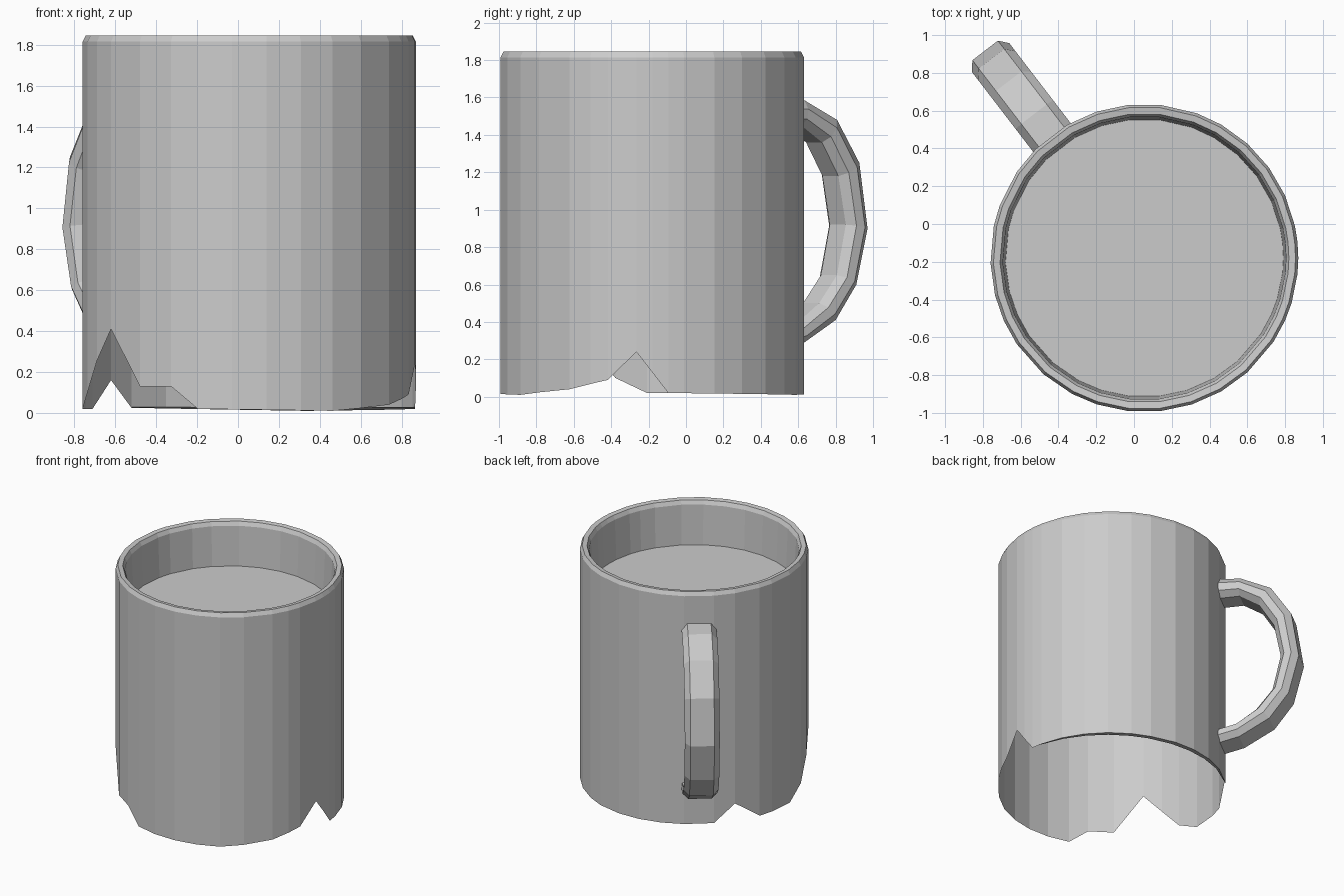
import bpy, bmesh, math

if "Cube" in bpy.data.objects:
    bpy.data.objects.remove(bpy.data.objects["Cube"])

CX, CY, R = 0.055, -0.18, 0.815

grey = bpy.data.materials.new("plain grey")
grey.diffuse_color = (0.6, 0.6, 0.6, 1)
grey.use_nodes = True
grey.node_tree.nodes["Principled BSDF"].inputs["Base Color"].default_value = grey.diffuse_color


def make_object(name, bm):
    mesh = bpy.data.meshes.new(name)
    bm.to_mesh(mesh)
    bm.free()
    mesh.materials.append(grey)
    ob = bpy.data.objects.new(name, mesh)
    bpy.context.collection.objects.link(ob)
    return ob


def polar(r, deg, z, side=0.0):
    a = math.radians(deg)
    return (CX + r * math.cos(a) - side * math.sin(a),
            CY + r * math.sin(a) + side * math.cos(a), z)


# Chipped lower edge: angle -> height
chips = [(6, .02), (70, .01), (135, .025), (146, .16), (160, .02), (182, .02),
         (194, .10), (214, .41), (229, .13), (242, .13), (252, .02),
         (300, .01), (327, .04), (343, .09), (354, .24)]


def edge_height(deg):
    pts = [(chips[-1][0] - 360, chips[-1][1])] + chips + [(366, .02)]
    for (a0, z0), (a1, z1) in zip(pts, pts[1:]):
        if a0 <= deg <= a1:
            return z0 + (z1 - z0) * (deg - a0) / (a1 - a0)
    return 0.02


# Facet angles: the chip corners plus a regular spacing between them
angles = [a for a, _ in chips]
for a in range(0, 360, 12):
    if all(min(abs(a - b), 360 - abs(a - b)) > 5.5 for b in angles):
        angles.append(a)
angles.sort()
n = len(angles)

# Mug body: open outer shell, rounded rim, inner wall down to the drink
bm = bmesh.new()
rings = [[bm.verts.new(polar(R, a, edge_height(a))) for a in angles]]
for r, z in [(R, 0.5), (R, 1.2), (R, 1.815), (0.80, 1.845), (0.765, 1.84),
             (0.75, 1.81), (0.735, 1.48)]:
    rings.append([bm.verts.new(polar(r, a, z)) for a in angles])
for lo, hi in zip(rings, rings[1:]):
    for i in range(n):
        j = (i + 1) % n
        bm.faces.new((lo[i], lo[j], hi[j], hi[i]))

# Remains of the base lip on the unbroken side
lip = [i for i, a in enumerate(angles) if 6 <= a <= 135]
inner = [bm.verts.new(polar(R - 0.06 * math.sin(math.pi * k / (len(lip) - 1)) - 0.005,
                            angles[i], 0.03)) for k, i in enumerate(lip)]
for k in range(len(lip) - 1):
    bm.faces.new((rings[0][lip[k + 1]], rings[0][lip[k]], inner[k], inner[k + 1]))
make_object("mug_body", bm)

# Drink surface
bm = bmesh.new()
bm.faces.new([bm.verts.new(polar(0.74, a, 1.5)) for a in angles])
make_object("drink_surface", bm)

# Handle: outer and inner side profiles (radius, height) with a chamfered section
outer = [(.79, 1.60), (.96, 1.585), (1.18, 1.48), (1.33, 1.25), (1.385, .90),
         (1.31, .60), (1.17, .41), (.95, .285), (.79, .25)]
inside = [(.79, 1.45), (.95, 1.45), (1.09, 1.36), (1.20, 1.18), (1.25, .92),
          (1.19, .65), (1.07, .50), (.93, .40), (.79, .37)]
section = [(0, -.085), (0, .085), (.35, .125), (.75, .12), (1, .07),
           (1, -.07), (.75, -.12), (.35, -.125)]
bm = bmesh.new()
loops = []
for (ro, zo), (ri, zi) in zip(outer, inside):
    loops.append([bm.verts.new(polar(ro + (ri - ro) * t, 127.5, zo + (zi - zo) * t, s))
                  for t, s in section])
m = len(section)
for p, q in zip(loops, loops[1:]):
    for i in range(m):
        j = (i + 1) % m
        bm.faces.new((p[i], p[j], q[j], q[i]))
bm.faces.new(loops[0])
bm.faces.new(loops[-1][::-1])
bmesh.ops.recalc_face_normals(bm, faces=bm.faces)
make_object("handle", bm)
